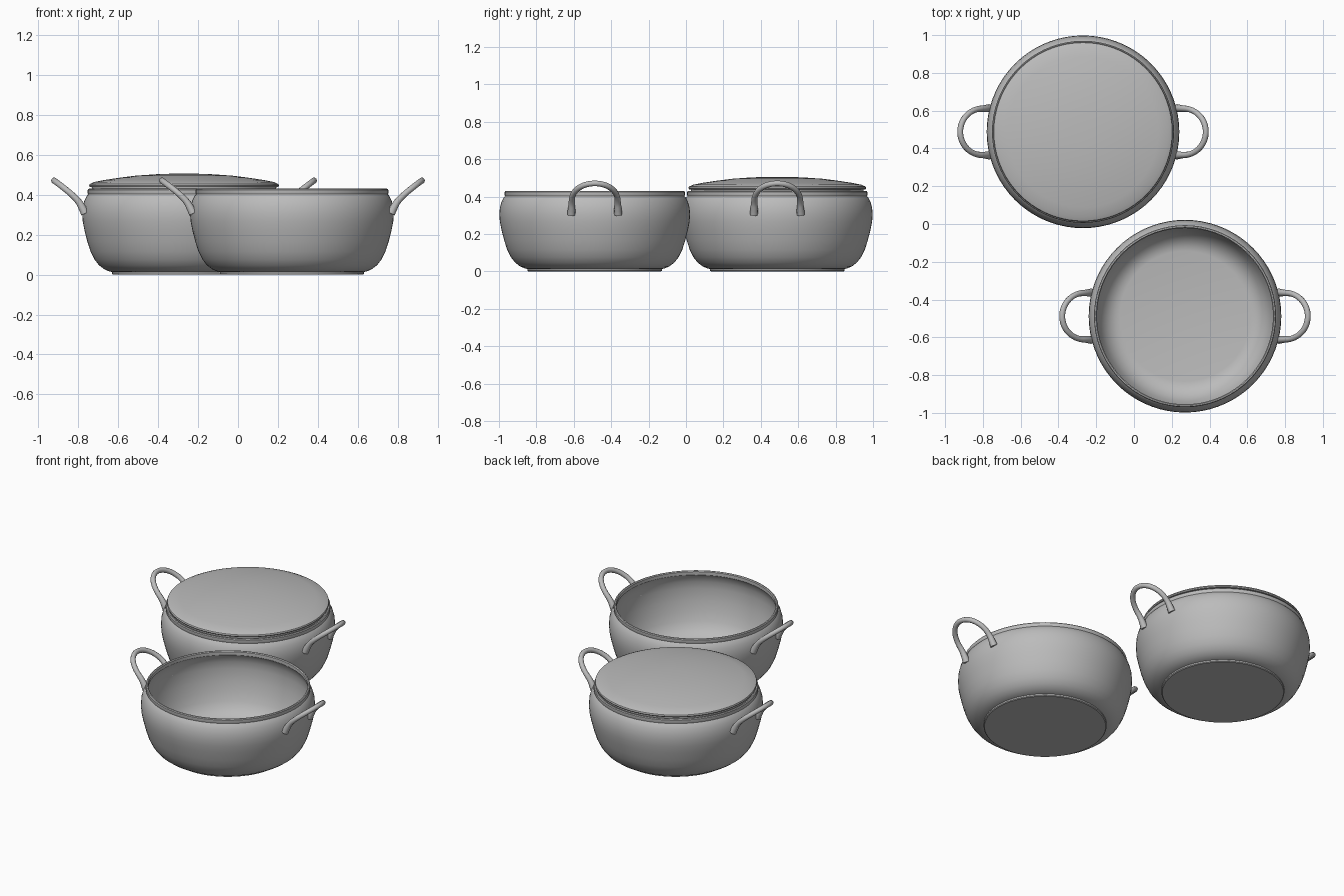
import bpy, bmesh
from math import pi, sin, cos, radians
from mathutils import Matrix

cube = bpy.data.objects.get("Cube")
if cube:
    bpy.data.objects.remove(cube, do_unlink=True)

steel = bpy.data.materials.new("Brushed grey steel")
steel.use_nodes = True
steel.diffuse_color = (0.5, 0.5, 0.5, 1)
steel.node_tree.nodes["Principled BSDF"].inputs["Base Color"].default_value = (0.5, 0.5, 0.5, 1)


def smooth(obj, angle=35):
    bpy.ops.object.select_all(action='DESELECT')
    obj.select_set(True)
    bpy.context.view_layer.objects.active = obj
    bpy.ops.object.shade_smooth_by_angle(angle=radians(angle))


def lathe(name, profile, centre):
    """Revolve an (r, z) profile that starts and ends on the axis."""
    bm = bmesh.new()
    verts = [bm.verts.new((r, 0, z)) for r, z in profile]
    edges = [bm.edges.new(pair) for pair in zip(verts, verts[1:])]
    bmesh.ops.spin(bm, geom=verts + edges, cent=(0, 0, 0), axis=(0, 0, 1),
                   angle=2 * pi, steps=72, use_duplicate=False)
    bmesh.ops.remove_doubles(bm, verts=bm.verts, dist=0.0004)
    bmesh.ops.recalc_face_normals(bm, faces=bm.faces)
    mesh = bpy.data.meshes.new(name)
    bm.to_mesh(mesh)
    bm.free()
    mesh.materials.append(steel)
    obj = bpy.data.objects.new(name, mesh)
    obj.location = (*centre, 0)
    bpy.context.collection.objects.link(obj)
    smooth(obj)


def handle(name, centre, side):
    """Arched rod rising outward from the wall, thicker at both feet."""
    half = [(0.495, 0.125, 0.305, 1.4), (0.507, 0.124, 0.33, 1.3),
            (0.528, 0.123, 0.365, 1.1)]
    arc = []
    for i in range(1, 12):
        a = pi / 2 - pi * i / 12
        reach = cos(a)
        arc.append((0.533 + 0.117 * reach, 0.123 * sin(a),
                    0.37 + 0.1 * reach ** 0.85, 1))
    path = half + arc + [(x, -y, z, t) for x, y, z, t in reversed(half)]
    curve = bpy.data.curves.new(name, 'CURVE')
    curve.dimensions = '3D'
    curve.bevel_depth = 0.0155
    curve.bevel_resolution = 3
    curve.use_fill_caps = True
    curve.resolution_u = 4
    spline = curve.splines.new('BEZIER')
    spline.bezier_points.add(len(path) - 1)
    for point, (x, y, z, thick) in zip(spline.bezier_points, path):
        point.co = (x, y, z)
        point.radius = thick
        point.handle_left_type = point.handle_right_type = 'AUTO'
    curve.materials.append(steel)
    obj = bpy.data.objects.new(name, curve)
    bpy.context.collection.objects.link(obj)
    bpy.ops.object.select_all(action='DESELECT')
    obj.select_set(True)
    bpy.context.view_layer.objects.active = obj
    bpy.ops.object.convert(target='MESH')
    obj = bpy.context.object
    # Turn the handle to face its side of the pot
    obj.data.transform(Matrix.Rotation(0 if side > 0 else pi, 4, 'Z'))
    obj.location = (*centre, 0)
    smooth(obj, 60)


# Pot wall: foot, belly, rolled rim, then the inside down to the floor
pot = [(0, 0), (0.355, 0), (0.36, 0.004), (0.36, 0.013), (0.375, 0.016),
       (0.4, 0.027), (0.425, 0.046), (0.448, 0.075), (0.468, 0.115),
       (0.484, 0.165), (0.498, 0.22), (0.507, 0.265), (0.51, 0.305),
       (0.507, 0.34), (0.499, 0.37), (0.486, 0.396), (0.48, 0.402),
       (0.482, 0.407), (0.482, 0.424), (0.478, 0.429), (0.471, 0.43),
       (0.466, 0.425), (0.466, 0.404), (0.48, 0.385), (0.49, 0.35),
       (0.494, 0.305), (0.485, 0.23), (0.469, 0.165), (0.45, 0.113),
       (0.43, 0.077), (0.4, 0.048), (0.37, 0.034), (0.345, 0.03), (0, 0.03)]

# Lid: plug inside the rim, narrow groove, rolled edge and shallow dome
lid = [(0, 0.42), (0.46, 0.42), (0.462, 0.437), (0.472, 0.439),
       (0.475, 0.445), (0.472, 0.453), (0.45, 0.463), (0.4, 0.473),
       (0.32, 0.485), (0.24, 0.495), (0.14, 0.502), (0.06, 0.505), (0, 0.505)]

centres = {"back": (-0.27, 0.488), "front": (0.27, -0.488)}
for label, centre in centres.items():
    lathe(label + "_pot", pot, centre)
    for side_name, side in (("left", 1), ("right", -1)):
        handle(f"{label}_pot_{side_name}_handle", centre, side)
lathe("back_pot_lid", lid, centres["back"])
